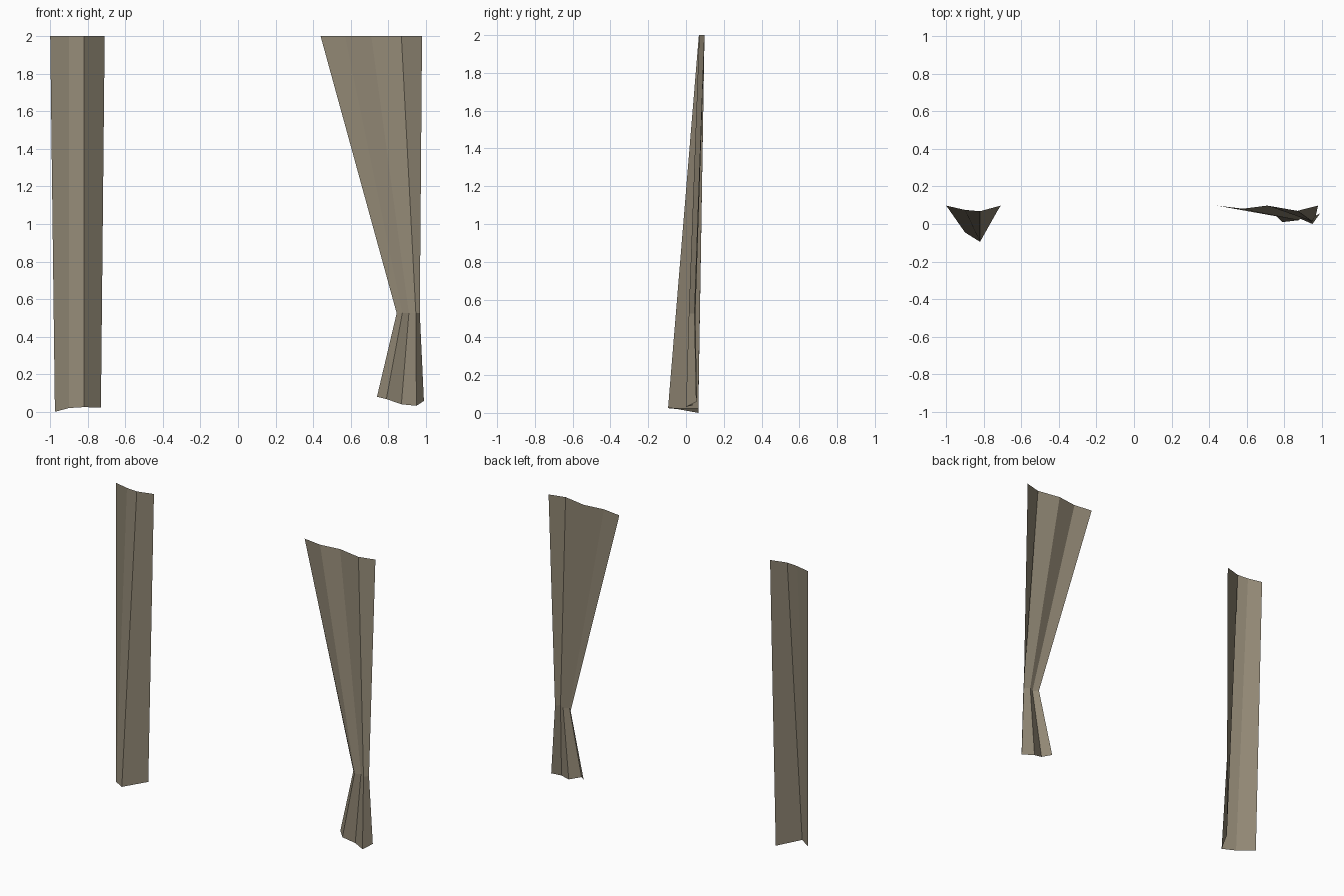
import bpy, bmesh

cube = bpy.data.objects.get("Cube")
if cube:
    bpy.data.objects.remove(cube, do_unlink=True)

# Cloth colour
cloth = bpy.data.materials.new("taupe cloth")
cloth.use_nodes = True
cloth.diffuse_color = (0.29, 0.25, 0.18, 1)
shader = cloth.node_tree.nodes["Principled BSDF"]
shader.inputs["Base Color"].default_value = cloth.diffuse_color
shader.inputs["Roughness"].default_value = 0.9


def drape(name, rows):
    """Flat-shaded sheet of cloth lofted through rows of fold points, top to bottom."""
    bm = bmesh.new()
    grid = [[bm.verts.new(p) for p in row] for row in rows]
    for upper, lower in zip(grid, grid[1:]):
        for i in range(len(upper) - 1):
            bm.faces.new((upper[i], lower[i], lower[i + 1], upper[i + 1]))
    mesh = bpy.data.meshes.new(name)
    bm.to_mesh(mesh)
    bm.free()
    mesh.materials.append(cloth)
    obj = bpy.data.objects.new(name, mesh)
    bpy.context.collection.objects.link(obj)
    return obj


def level(z, points):
    return [(x, y, z) for x, y in points]


# Straight hanging curtain with one deep fold that opens toward the hem
drape("right_curtain", [
    level(2, [(-1, .098), (-.9, .075), (-.82, .068), (-.71, .098)]),
    [(-.975, .065, 0), (-.9, -.045, .02), (-.82, -.095, .025), (-.73, .065, .022)],
])

# Gathered curtain: wide top, narrow waist, flared hem
drape("left_curtain", [
    level(2, [(.44, .098), (.57, .08), (.71, .098), (.87, .07), (.98, .098)]),
    level(.525, [(.845, .05), (.875, .02), (.91, .04), (.947, .015), (.968, .045)]),
    [(.74, .058, .08), (.79, .01, .068), (.87, .035, .04), (.95, 0, .032), (.99, .055, .058)],
])
